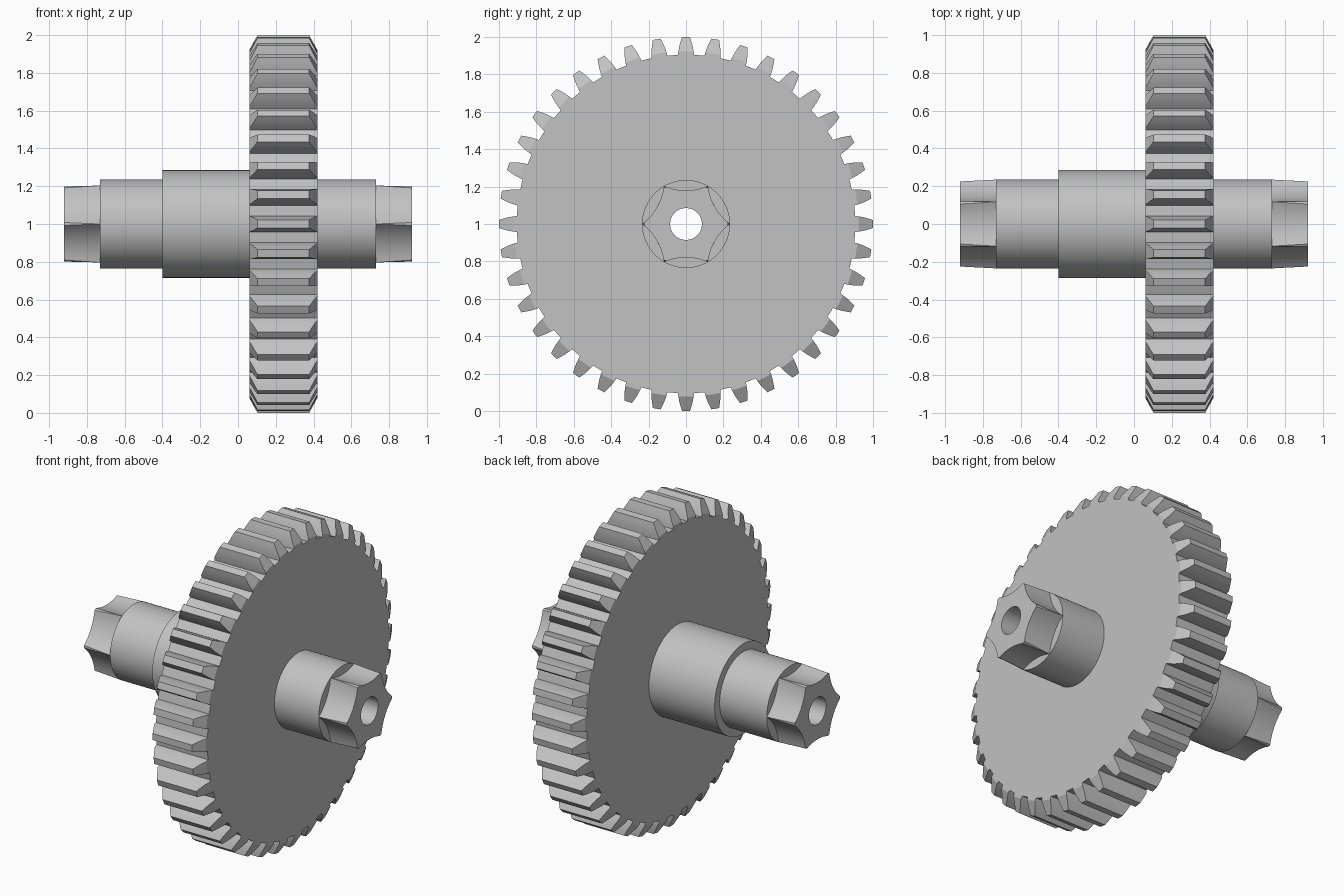
import bpy, bmesh
from math import sin, cos, pi, atan2, hypot

if "Cube" in bpy.data.objects:
    bpy.data.objects.remove(bpy.data.objects["Cube"])

steel = bpy.data.materials.new("grey_steel")
steel.use_nodes = True
steel.diffuse_color = (0.54, 0.54, 0.54, 1)
steel.node_tree.nodes["Principled BSDF"].inputs["Base Color"].default_value = steel.diffuse_color


def loft(name, rings):
    """Skin a closed loop of rings of (x, radius, angle) points lying around the x axis."""
    bm = bmesh.new()
    loops = [[bm.verts.new((x, r * cos(a), 1 + r * sin(a))) for x, r, a in ring] for ring in rings]
    for i, loop in enumerate(loops):
        after = loops[(i + 1) % len(loops)]
        for j in range(len(loop)):
            k = (j + 1) % len(loop)
            bm.faces.new((loop[j], loop[k], after[k], after[j]))
    bmesh.ops.remove_doubles(bm, verts=bm.verts, dist=0.0002)
    bmesh.ops.recalc_face_normals(bm, faces=bm.faces)
    for face in bm.faces:
        face.smooth = True
    for edge in bm.edges:
        edge.smooth = edge.calc_face_angle(0) < 0.45
    mesh = bpy.data.meshes.new(name)
    bm.to_mesh(mesh)
    bm.free()
    mesh.materials.append(steel)
    obj = bpy.data.objects.new(name, mesh)
    bpy.context.collection.objects.link(obj)
    return obj


# Gear wheel: 40 curved teeth with conical chamfers at both ends
TEETH, ROOT, CHAMFER = 40, 0.905, 0.922
X_LEFT, X_RIGHT = 0.06, 0.42
flank = [(ROOT, 0.043), (CHAMFER, 0.041), (0.95, 0.036), (0.975, 0.029), (1.0, 0.021)]
profile = []
for tooth in range(TEETH):
    mid = 2 * pi * tooth / TEETH
    profile += [(r, mid - w / r) for r, w in flank] + [(1.0, mid)]
    profile += [(r, mid + w / r) for r, w in reversed(flank)]
    profile.append((ROOT, mid + pi / TEETH))


def gear_side(x, inward):
    rings = [[(x, limit, a) for r, a in profile] for limit in (0.2, ROOT)]
    rings.append([(x, min(r, CHAMFER), a) for r, a in profile])
    rings.append([(x + inward * max(0, r - CHAMFER) * 0.55, r, a) for r, a in profile])
    return rings


loft("gear_wheel", gear_side(X_LEFT, 1) + gear_side(X_RIGHT, -1)[::-1])

# Shaft: stepped round body, hollow-sided hexagonal ends and a through bore
RADIUS, COLLAR, BORE = 0.235, 0.285, 0.085
STEPS = 14


def hex_section(trim):
    points = []
    for side in range(6):
        for i in range(STEPS + 1):
            t = (2 * i / STEPS - 1) * (1 - trim)
            along = t * RADIUS / 2
            out = RADIUS * cos(pi / 6) - 0.024 * (1 - t * t)
            points.append((hypot(along, out), pi / 6 + side * pi / 3 + atan2(along, out)))
    return points


tip, base = hex_section(0.1), hex_section(0)


def circle(x, radius):
    return [(x, radius, a) for _, a in base]


def section(x, points):
    return [(x, r, a) for r, a in points]


loft("shaft", [
    circle(-0.92, BORE), section(-0.92, tip), section(-0.73, base),
    circle(-0.73, RADIUS), circle(-0.40, RADIUS),
    circle(-0.40, COLLAR), circle(0.10, COLLAR),
    circle(0.10, RADIUS), circle(0.73, RADIUS),
    section(0.73, base), section(0.92, tip), circle(0.92, BORE),
])
